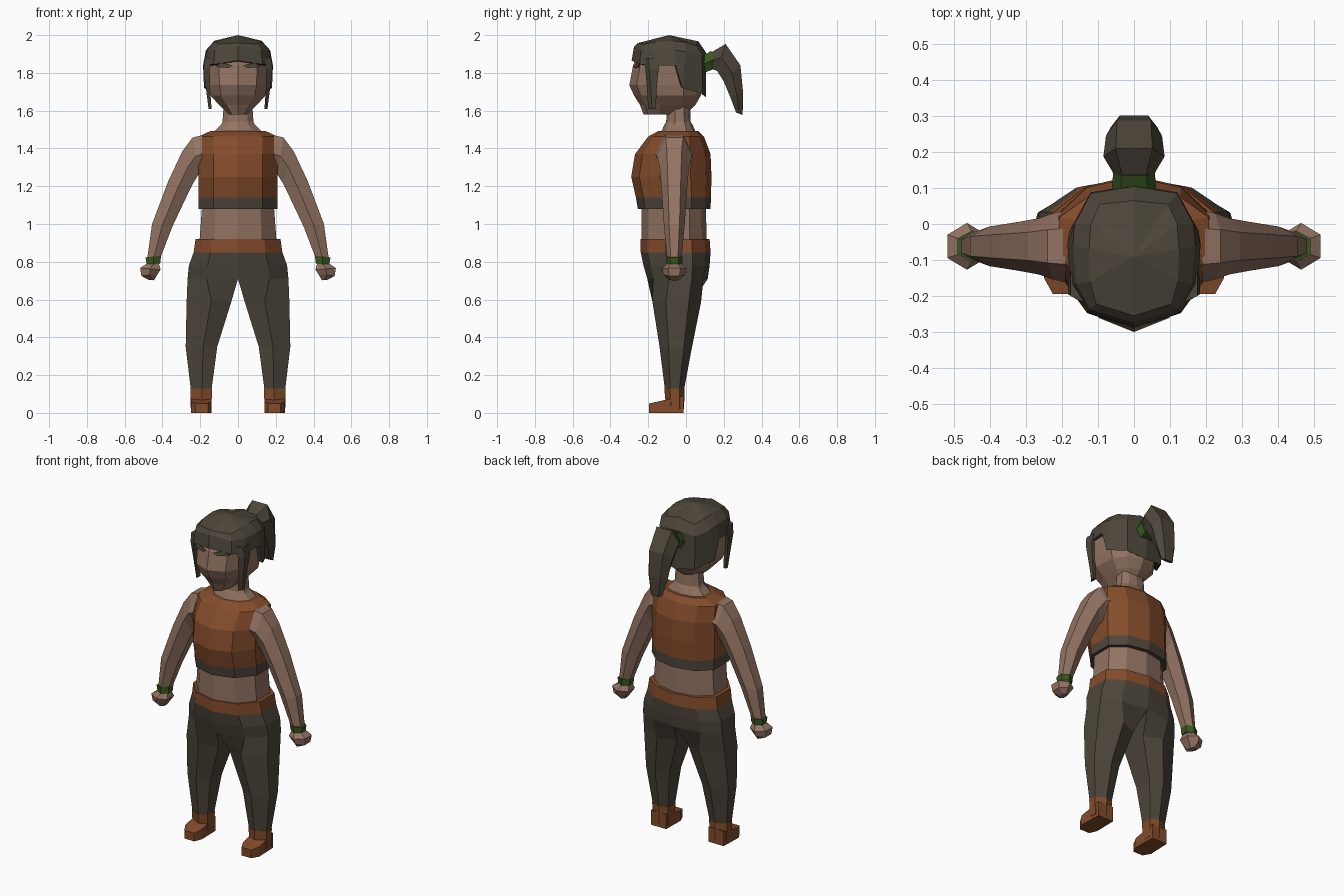
import bpy, bmesh
from mathutils import Vector

if "Cube" in bpy.data.objects:
    bpy.data.objects.remove(bpy.data.objects["Cube"])


def material(name, rgb):
    m = bpy.data.materials.new(name)
    m.diffuse_color = (*rgb, 1)
    m.use_nodes = True
    m.node_tree.nodes["Principled BSDF"].inputs["Base Color"].default_value = m.diffuse_color
    return m


SKIN = material("skin", (0.29, 0.172, 0.122))
DARK = material("dark brown", (0.074, 0.061, 0.043))
RUST = material("rust orange", (0.23, 0.072, 0.024))
GREEN = material("green", (0.042, 0.095, 0.014))


def loft(name, rings, mats, rule=None, start=None, end=None):
    """Skin rings given for the +x half, together with their mirror image.
    Walls lying on x = 0 are skipped; caps are flat, or fans to a point."""
    bm = bmesh.new()
    for s in (1, -1):
        vs = [[bm.verts.new((s * x, y, z)) for x, y, z in r] for r in rings]
        n = len(vs[0])
        for a, b in zip(vs, vs[1:]):
            for i in range(n):
                j = (i + 1) % n
                quad = (a[i], a[j], b[j], b[i])
                if any(abs(v.co.x) > 1e-4 for v in quad):
                    bm.faces.new(quad)
        for ring, tip in ((vs[0], start), (vs[-1], end)):
            if tip is None:
                bm.faces.new(ring)
                continue
            t = bm.verts.new(tip)
            for i in range(n):
                tri = (ring[i], ring[(i + 1) % n], t)
                if any(abs(v.co.x) > 1e-4 for v in tri):
                    bm.faces.new(tri)
    bmesh.ops.remove_doubles(bm, verts=bm.verts, dist=1e-4)
    bmesh.ops.recalc_face_normals(bm, faces=bm.faces)
    if rule:
        for f in bm.faces:
            f.material_index = rule(f.calc_center_median())
    me = bpy.data.meshes.new(name)
    bm.to_mesh(me)
    bm.free()
    for m in mats:
        me.materials.append(m)
    ob = bpy.data.objects.new(name, me)
    bpy.context.collection.objects.link(ob)
    return ob


def half(w, f, b, z, k=0.62):
    """Right half of a ten-sided body section, front centre to back centre."""
    d = b - f
    return [(0, f, z), (k * w, f + .1 * d, z), (w, f + .36 * d, z),
            (w, b - .26 * d, z), (k * w, b - .07 * d, z), (0, b, z)]


def arm_ring(xo, zo, xi, zi, h, y=-0.062):
    """Six-sided section between an outer and an inner point in the xz plane."""
    xm, zm = (xo + xi) / 2, (zo + zi) / 2
    return [(xo, y - h * .5, zo), (xm, y - h, zm), (xi, y - h * .5, zi),
            (xi, y + h * .5, zi), (xm, y + h, zm), (xo, y + h * .5, zo)]


def tail_ring(yo, zo, yi, zi, w):
    """Half section between an outer and an inner point in the yz plane."""
    return [(0, yo, zo), (w * .6, yo, zo), (w, (yo + yi) / 2, (zo + zi) / 2),
            (w * .6, yi, zi), (0, yi, zi)]


# Trousers with belt: one body that splits into two legs below the crotch
def leg_ring(x0, x1, f, b, z):
    d, xm = b - f, x0 + .45 * (x1 - x0)
    return [(x0, f + .17 * d, z), (xm, f, z), (x1, f + .28 * d, z),
            (x1, b - .25 * d, z), (xm, b, z), (x0, b - .17 * d, z)]


loft("trousers", [half(.225, -.24, .125, .92), half(.235, -.24, .13, .85),
                  half(.26, -.225, .125, .78), half(.267, -.205, .115, .71),
                  leg_ring(.035, .272, -.178, .08, .59),
                  leg_ring(.11, .277, -.14, .032, .35),
                  leg_ring(.14, .25, -.112, -.01, .125)],
     [RUST, DARK], lambda c: 0 if c.z > .85 else 1)

# Boots: ankle cuff and foot
loft("boot_cuff", [leg_ring(.138, .252, -.115, -.008, .13),
                   leg_ring(.14, .25, -.105, -.01, .02)], [RUST])
sole = [(.14, -.15), (.16, -.195), (.225, -.195), (.25, -.15), (.245, -.012), (.142, -.012)]
loft("foot", [[(x, y, 0) for x, y in sole],
              [(x, y, .05 if y < -.18 else .06 if y < -.1 else .09) for x, y in sole]],
     [RUST])

# Bare waist, cropped vest with dark hem, neck
loft("waist", [half(.205, -.235, .11, .89), half(.19, -.235, .105, 1.1)], [SKIN])
loft("vest", [half(.21, -.255, .13, 1.08), half(.21, -.265, .132, 1.14),
              half(.21, -.29, .135, 1.25), half(.21, -.27, .13, 1.37),
              half(.208, -.2, .095, 1.463), half(.145, -.145, .065, 1.493)],
     [RUST, DARK], lambda c: 1 if c.z < 1.14 else 0)
loft("neck", [half(.135, -.135, .055, 1.48), half(.09, -.115, .035, 1.525),
              half(.082, -.105, .025, 1.54), half(.074, -.1, .02, 1.66)], [SKIN])

# Arms, wristbands, hands
loft("arm", [arm_ring(.19, 1.47, .19, 1.27, .1), arm_ring(.24, 1.458, .21, 1.26, .092),
             arm_ring(.295, 1.385, .235, 1.22, .078), arm_ring(.37, 1.225, .27, 1.15, .068),
             arm_ring(.455, 1.0, .348, .985, .055), arm_ring(.48, .82, .415, .81, .038)],
     [SKIN])
loft("wristband", [arm_ring(.49, .823, .407, .833, .044),
                   arm_ring(.483, .782, .412, .79, .042)], [GREEN])
loft("hand", [arm_ring(.475, .795, .42, .795, .035), arm_ring(.518, .767, .41, .758, .065),
              arm_ring(.512, .725, .425, .735, .055), arm_ring(.475, .705, .445, .702, .03)],
     [SKIN])

# Head
loft("head", [half(.05, -.225, .0, 1.58), half(.1, -.243, .05, 1.63),
              half(.145, -.275, .078, 1.68), half(.157, -.3, .09, 1.735),
              half(.165, -.28, .09, 1.84), half(.15, -.25, .08, 1.91),
              half(.08, -.2, .03, 1.95)], [SKIN])

# Closed eyes: thin plates lying on the face
eye = [(.025, 1.836), (.05, 1.826), (.1, 1.83), (.12, 1.84), (.085, 1.852), (.05, 1.847)]
loft("eye", [[(x, -.276 + .3 * x - .18 * (1.84 - z) - off, z) for x, z in eye]
             for off in (.002, .01)], [DARK])

# Hair cap: fringe in front, notch over the ear, longer at the back
loft("hair_cap", [
    [(0, -.288, 1.865), (.13, -.245, 1.845), (.178, -.17, 1.84), (.185, -.055, 1.84),
     (.18, -.02, 1.72), (.12, .088, 1.69), (0, .107, 1.67)],
    [(0, -.275, 1.94), (.122, -.238, 1.92), (.162, -.165, 1.92), (.17, -.06, 1.92),
     (.165, 0, 1.91), (.12, .085, 1.89), (0, .105, 1.91)],
    [(0, -.255, 1.958), (.105, -.222, 1.952), (.122, -.16, 1.965), (.125, -.07, 1.97),
     (.12, 0, 1.962), (.095, .055, 1.945), (0, .065, 1.967)]],
    [DARK], start=(0, -.09, 1.82), end=(0, -.09, 2.0))

# Side locks hanging in front of the ears
loft("side_lock", [[(xi, y0, z), (xo, y0 + .02, z), (xo, y1, z), (xi, y1, z)]
                   for xi, xo, y0, y1, z in ((.135, .176, -.22, -.135, 1.88),
                                             (.15, .183, -.215, -.145, 1.82),
                                             (.148, .17, -.207, -.155, 1.72),
                                             (.14, .156, -.2, -.16, 1.61))], [DARK])

# Ponytail and its tie
loft("hair_tie", [tail_ring(.085, 1.89, .095, 1.80, .062),
                  tail_ring(.135, 1.917, .15, 1.822, .058)], [GREEN])
loft("ponytail", [tail_ring(.11, 1.895, .13, 1.825, .045),
                  tail_ring(.21, 1.953, .165, 1.81, .085),
                  tail_ring(.288, 1.84, .2, 1.755, .078),
                  tail_ring(.302, 1.7, .235, 1.67, .065),
                  tail_ring(.3, 1.577, .265, 1.59, .04)], [DARK])
